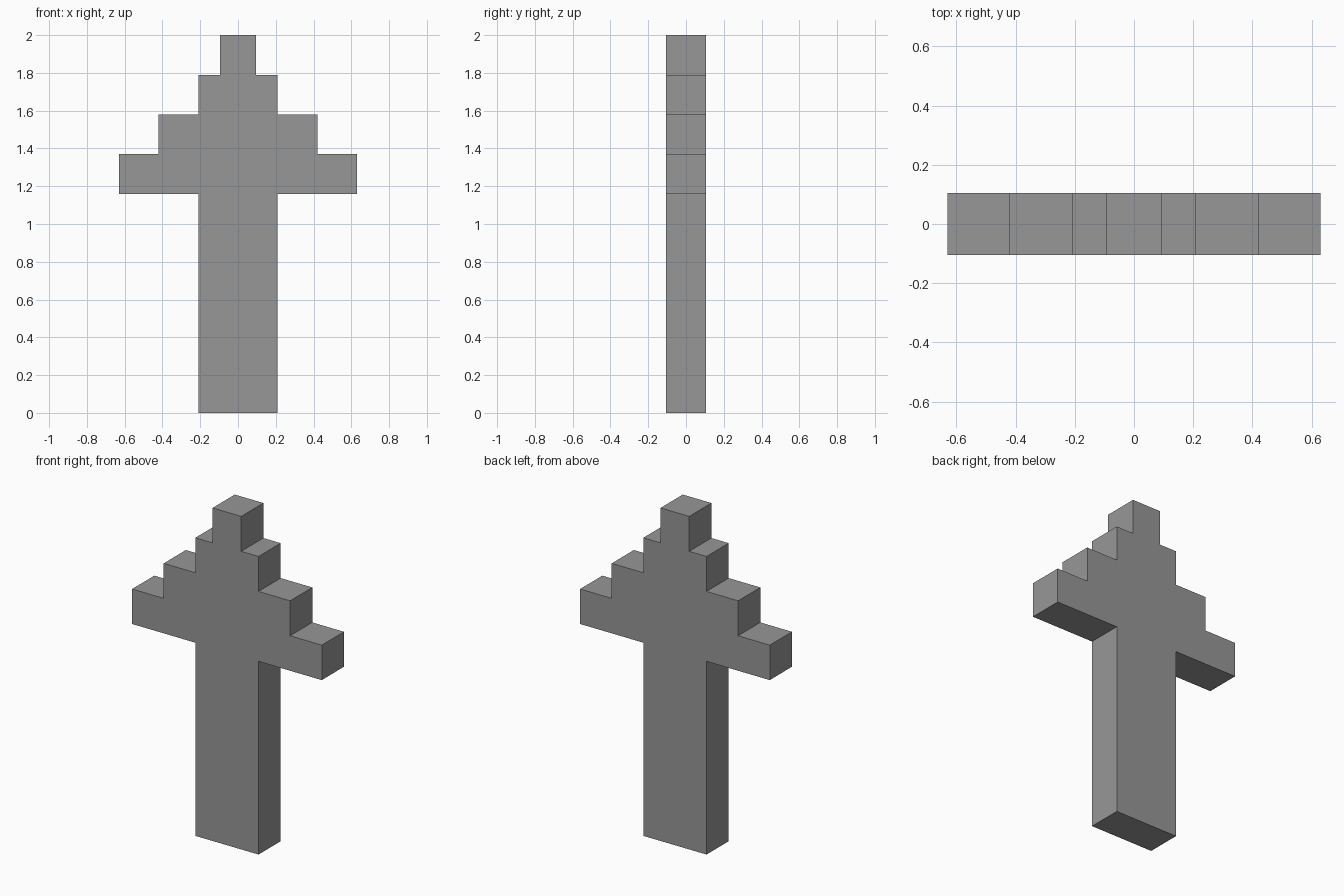
import bpy
import bmesh

cube = bpy.data.objects.get("Cube")
if cube:
    bpy.data.objects.remove(cube, do_unlink=True)

HALF_DEPTH = 0.105

# Single flat grey
grey = bpy.data.materials.new("plain_grey")
grey.use_nodes = True
colour = (0.31, 0.31, 0.31, 1)
grey.diffuse_color = colour
grey.node_tree.nodes["Principled BSDF"].inputs["Base Color"].default_value = colour

# Half outline from the foot of the shaft up the stepped head: (x, z)
half = [(0.21, 0), (0.21, 1.16), (0.63, 1.16), (0.63, 1.37), (0.42, 1.37),
        (0.42, 1.58), (0.21, 1.58), (0.21, 1.79), (0.095, 1.79), (0.095, 2)]
outline = half + [(-x, z) for x, z in reversed(half)]

# Solid stepped arrow: mirrored outline extruded front to back
bm = bmesh.new()
front = bm.faces.new([bm.verts.new((x, -HALF_DEPTH, z)) for x, z in outline])
extruded = bmesh.ops.extrude_face_region(bm, geom=[front], use_keep_orig=True)
back = [v for v in extruded["geom"] if isinstance(v, bmesh.types.BMVert)]
bmesh.ops.translate(bm, verts=back, vec=(0, 2 * HALF_DEPTH, 0))
bmesh.ops.recalc_face_normals(bm, faces=bm.faces)

mesh = bpy.data.meshes.new("stepped_arrow")
bm.to_mesh(mesh)
bm.free()
mesh.materials.append(grey)
arrow = bpy.data.objects.new("stepped_arrow", mesh)
bpy.context.collection.objects.link(arrow)
